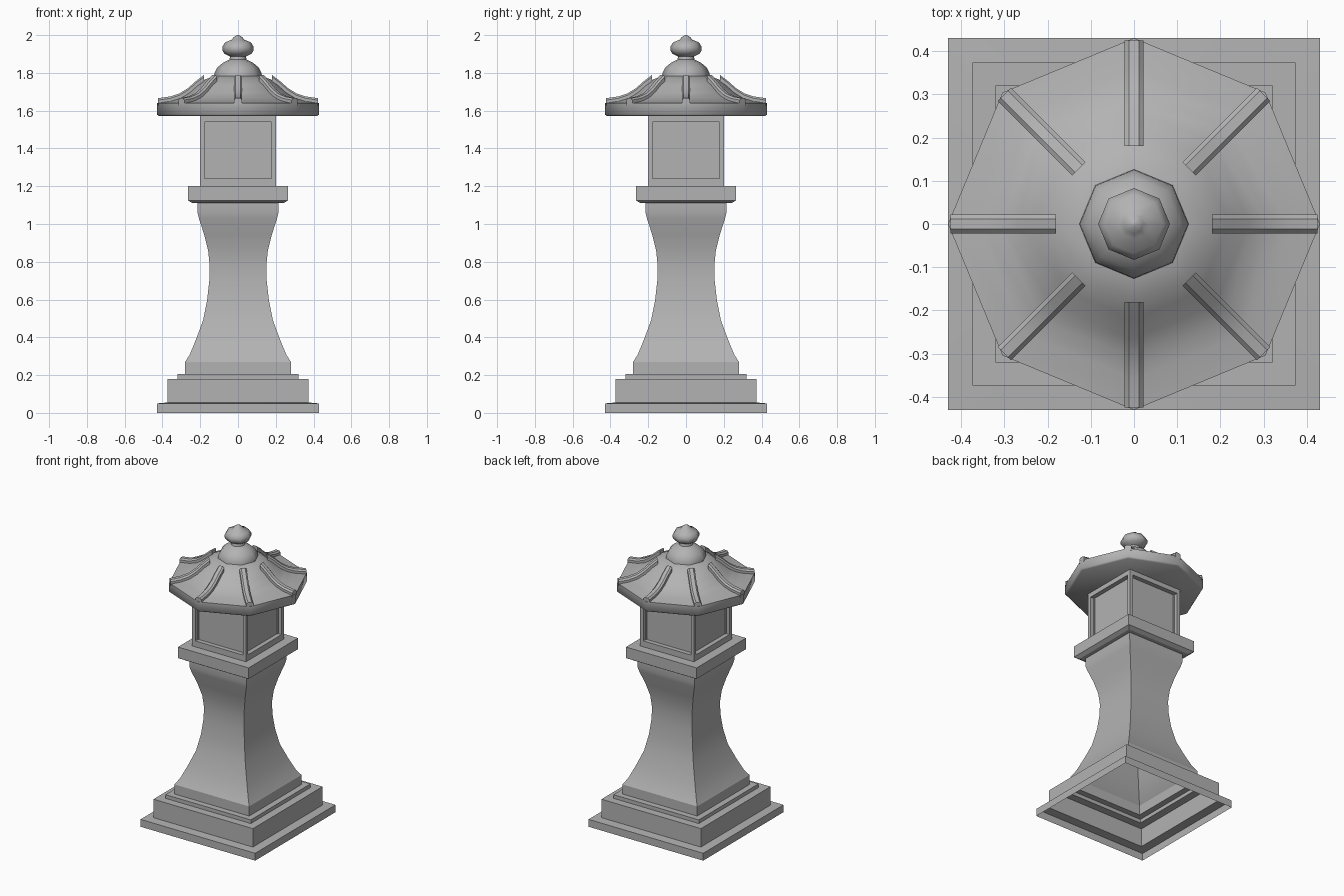
import bpy, bmesh, math
from mathutils import Matrix, Vector

if "Cube" in bpy.data.objects:
    bpy.data.objects.remove(bpy.data.objects["Cube"])

stone = bpy.data.materials.new("grey_stone")
stone.use_nodes = True
stone.diffuse_color = (0.45, 0.45, 0.45, 1)
stone.node_tree.nodes["Principled BSDF"].inputs["Base Color"].default_value = stone.diffuse_color


def finish(bm, name, angle):
    """Turn a bmesh into a shaded stone object."""
    bmesh.ops.recalc_face_normals(bm, faces=bm.faces)
    mesh = bpy.data.meshes.new(name)
    bm.to_mesh(mesh)
    bm.free()
    mesh.materials.append(stone)
    obj = bpy.data.objects.new(name, mesh)
    bpy.context.collection.objects.link(obj)
    bpy.ops.object.select_all(action='DESELECT')
    obj.select_set(True)
    bpy.context.view_layer.objects.active = obj
    bpy.ops.object.shade_smooth_by_angle(angle=math.radians(angle))
    return obj


def bridge(bm, rings):
    """Join successive closed rings with quads."""
    for low, high in zip(rings, rings[1:]):
        n = len(low)
        for i in range(n):
            j = (i + 1) % n
            bm.faces.new((low[i], low[j], high[j], high[i]))


def lathe(name, profile, sides, angle, bottom=False, top=False):
    """Loft regular rings; a square's profile gives its half width."""
    bm = bmesh.new()
    turn, grow = (math.pi / 4, math.sqrt(2)) if sides == 4 else (0, 1)
    rings = []
    for r, z in profile:
        angles = [turn + math.tau * i / sides for i in range(sides)]
        rings.append([bm.verts.new((r * grow * math.cos(a), r * grow * math.sin(a), z))
                      for a in angles])
    bridge(bm, rings)
    if bottom:
        bm.faces.new(rings[0])
    if top:
        bm.faces.new(rings[-1])
    return finish(bm, name, angle)


# Hollow stepped base, open underneath
lathe("stepped_base", [(.43, 0), (.43, .05), (.373, .055), (.373, .18),
                       (.32, .18), (.32, .205), (.28, .205)], 4, 30)

# Waisted square pillar
lathe("pillar", [(.28, .205), (.28, .27), (.255, .31), (.222, .39), (.185, .49),
                 (.163, .6), (.152, .7), (.15, .78), (.158, .86), (.178, .94),
                 (.207, 1.03), (.214, 1.06), (.214, 1.11)], 4, 30)

# Plate under the lamp chamber
lathe("chamber_plate", [(.24, 1.11), (.265, 1.125), (.265, 1.2)], 4, 10, True, True)

# Lamp chamber with a recessed panel on each side
bm = bmesh.new()
bmesh.ops.create_cube(bm, size=1, matrix=Matrix.Translation((0, 0, 1.3875))
                      @ Matrix.Diagonal((.404, .404, .375, 1)))
sides = [f for f in bm.faces if abs(f.normal.z) < .5]
bmesh.ops.inset_individual(bm, faces=sides, thickness=.033)
for face in sides:
    for v in face.verts:
        v.co.z = 1.24 if v.co.z < 1.4 else 1.54
recess = bmesh.ops.inset_individual(bm, faces=sides, thickness=0.0, depth=-.03)
finish(bm, "lamp_chamber", 10)

# Octagonal roof with a concave slope
slope = [(.43, 1.64), (.36, 1.651), (.31, 1.667), (.265, 1.695),
         (.22, 1.735), (.175, 1.765), (.12, 1.785)]
lathe("roof", [(.42, 1.572), (.43, 1.58)] + slope, 8, 50, True, True)

# Chamfered ribs following each corner of the roof
section = [(-.022, -.015), (-.022, .014), (-.012, .024),
           (.012, .024), (.022, .014), (.022, -.015)]
path = [(.424, 1.642)] + slope[1:5] + [(.18, 1.765)]
for k in range(8):
    bm = bmesh.new()
    rings = []
    for r, z in path:
        rings.append([bm.verts.new((r, y, z + h)) for y, h in section])
    bridge(bm, rings)
    bm.faces.new(rings[0])
    bm.faces.new(rings[-1])
    bmesh.ops.rotate(bm, verts=bm.verts, cent=Vector(),
                     matrix=Matrix.Rotation(math.tau * k / 8, 3, 'Z'))
    finish(bm, "roof_rib_%d" % (k + 1), 30)

# Finial: domed collar and pointed bud
lathe("finial", [(.127, 1.775), (.125, 1.8), (.108, 1.83), (.078, 1.855), (.045, 1.87),
                 (.042, 1.887), (.07, 1.9), (.083, 1.918), (.083, 1.938), (.068, 1.962),
                 (.035, 1.975), (.022, 1.99), (.004, 2)], 8, 50, True, True)
